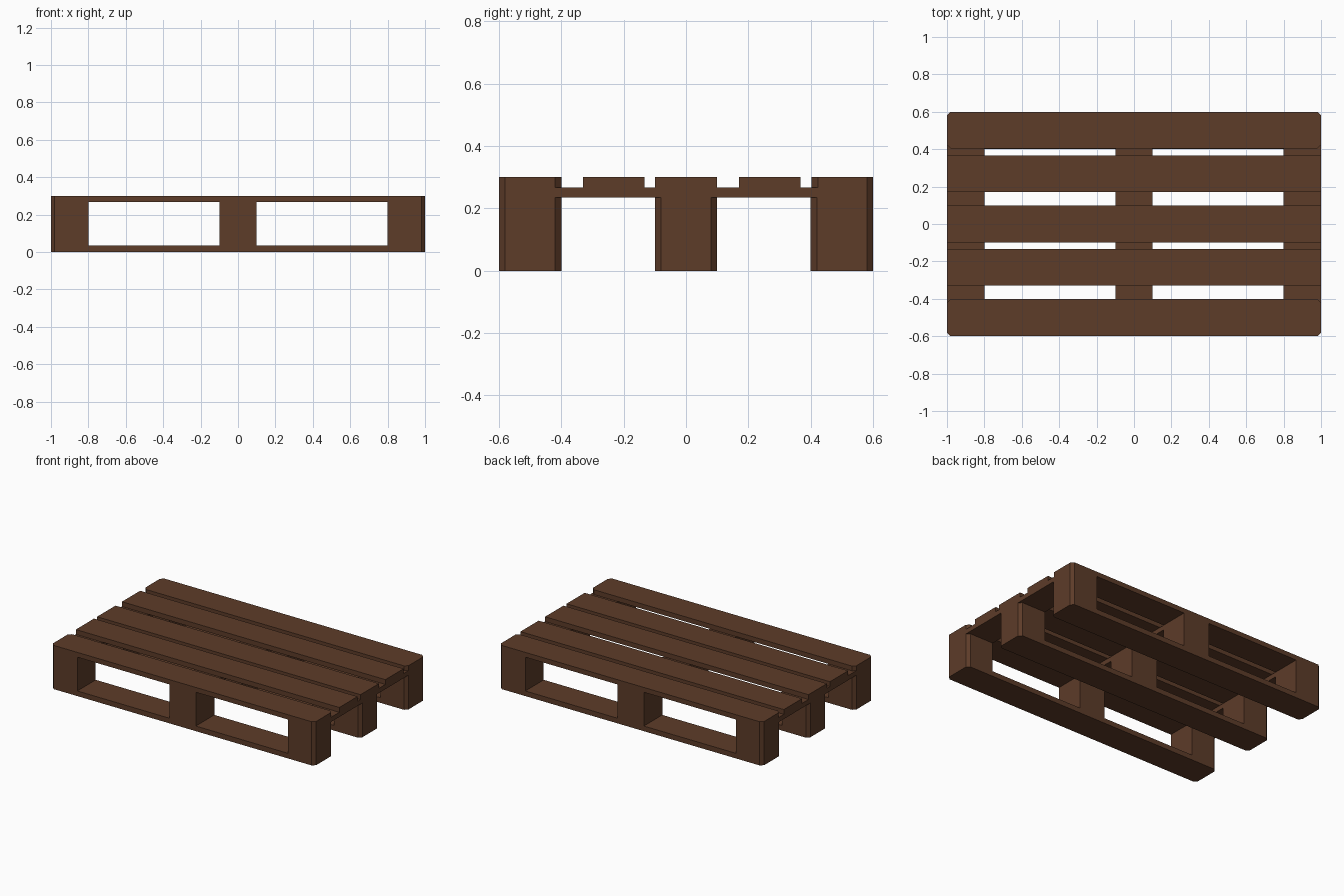
import bpy, bmesh

if "Cube" in bpy.data.objects:
    bpy.data.objects.remove(bpy.data.objects["Cube"])

wood = bpy.data.materials.new("dark_wood")
wood.diffuse_color = (0.11, 0.045, 0.022, 1)
wood.use_nodes = True
wood.node_tree.nodes["Principled BSDF"].inputs["Base Color"].default_value = wood.diffuse_color
C = 0.02  # corner chamfer


def plank(name, x, y, z, cut=()):
    """Box over ranges x, y, z; vertical corners listed in cut are chamfered.
    Corners run counter-clockwise: 0 = -x-y, 1 = +x-y, 2 = +x+y, 3 = -x+y."""
    corners = [(x[0], y[0]), (x[1], y[0]), (x[1], y[1]), (x[0], y[1])]
    outline = []
    for i, (px, py) in enumerate(corners):
        if i in cut:
            sx = 1 if i in (0, 3) else -1
            sy = 1 if i in (0, 1) else -1
            pair = [(px + sx * C, py), (px, py + sy * C)]
            outline += pair if i in (1, 3) else pair[::-1]
        else:
            outline.append((px, py))
    bm = bmesh.new()
    base = bm.faces.new([bm.verts.new((a, b, z[0])) for a, b in outline])
    ext = bmesh.ops.extrude_face_region(bm, geom=[base], use_keep_orig=True)
    top = [v for v in ext["geom"] if isinstance(v, bmesh.types.BMVert)]
    bmesh.ops.translate(bm, verts=top, vec=(0, 0, z[1] - z[0]))
    bmesh.ops.recalc_face_normals(bm, faces=bm.faces)
    me = bpy.data.meshes.new(name)
    bm.to_mesh(me)
    bm.free()
    me.materials.append(wood)
    ob = bpy.data.objects.new(name, me)
    bpy.context.collection.objects.link(ob)


ALL = (0, 1, 2, 3)
columns = [(-1, -0.8, (0, 3)), (-0.1, 0.1, ()), (0.8, 1, (1, 2))]
rows = [(-0.6, -0.4), (-0.1, 0.1), (0.4, 0.6)]

# Bottom skids and the blocks standing on them
for r in rows:
    plank("bottom_skid", (-1, 1), r, (0, 0.035), ALL)
    for x0, x1, cut in columns:
        plank("spacer_block", (x0, x1), r, (0.035, 0.235), cut)

# Cross boards over the blocks
for x0, x1, cut in columns:
    plank("cross_board", (x0, x1), (-0.6, 0.6), (0.235, 0.267), cut)

# Deck boards, only the outer two have cut corners
deck = [(-0.6, -0.4, ALL), (-0.33, -0.133, ()), (-0.1, 0.1, ()),
        (0.17, 0.367, ()), (0.403, 0.6, ALL)]
for y0, y1, cut in deck:
    plank("deck_board", (-1, 1), (y0, y1), (0.267, 0.3), cut)
